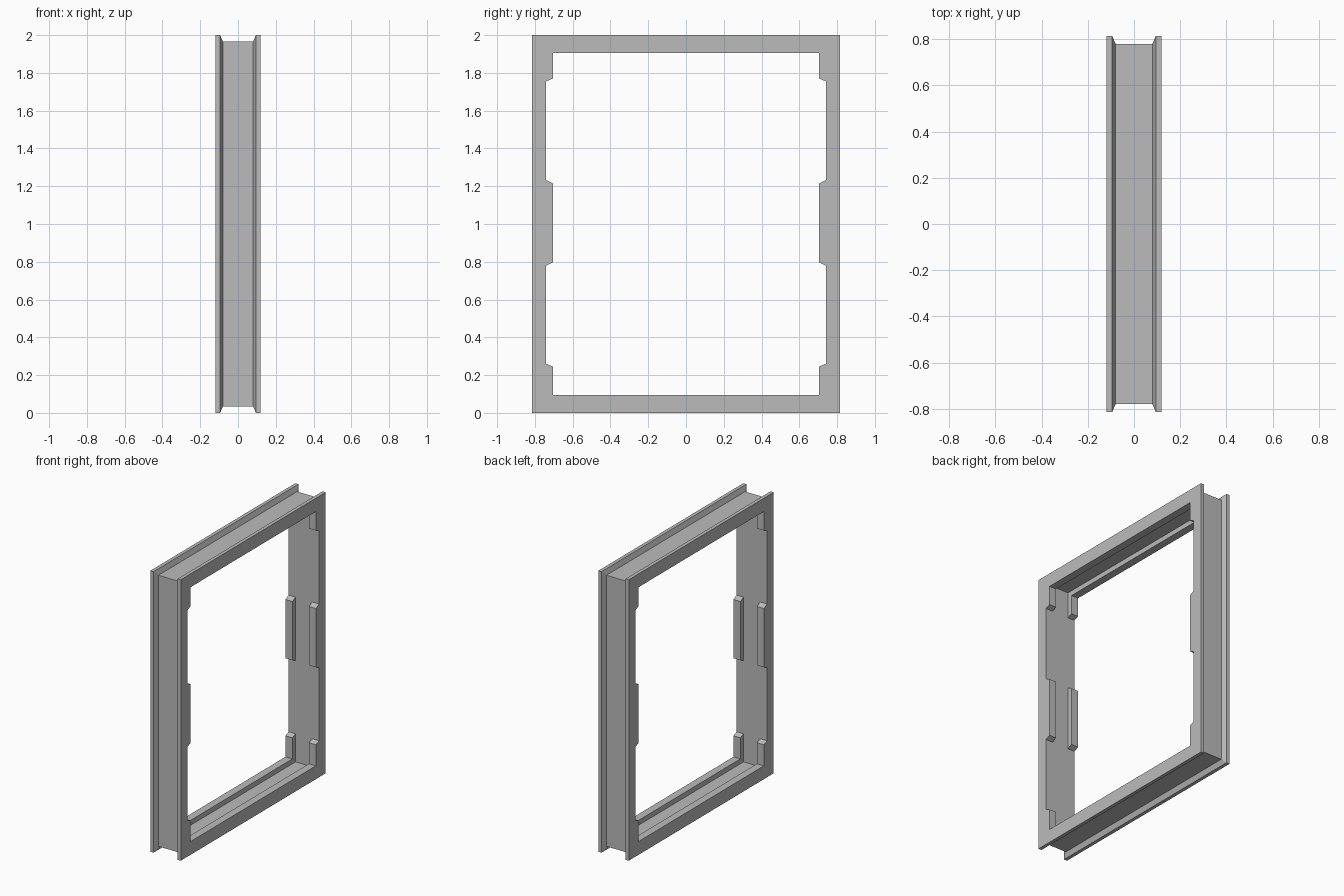
import bpy, bmesh

if "Cube" in bpy.data.objects:
    bpy.data.objects.remove(bpy.data.objects["Cube"])

HALF_Y, HALF_Z, HALF_X = 0.815, 1.0, 0.12
JAMB, RAIL, FLOOR = 0.075, 0.095, 0.06   # inner insets: sides, rail lips, rail groove
LIP_X = 0.065                            # inner face of the lips and tabs
TAB_Y = 0.705                            # tip of the tabs

grey = bpy.data.materials.new("plain grey")
grey.use_nodes = True
grey.diffuse_color = (0.5, 0.5, 0.5, 1)
grey.node_tree.nodes["Principled BSDF"].inputs["Base Color"].default_value = grey.diffuse_color


def finish(bm, name):
    bmesh.ops.recalc_face_normals(bm, faces=bm.faces)
    mesh = bpy.data.meshes.new(name)
    bm.to_mesh(mesh)
    bm.free()
    mesh.materials.append(grey)
    obj = bpy.data.objects.new(name, mesh)
    bpy.context.collection.objects.link(obj)
    return obj


# Frame: a closed profile (x, side inset, rail inset) swept round the rectangle
half = [(0.08, 0.035, 0.035), (0.095, 0, 0), (HALF_X, 0, 0), (HALF_X, JAMB, RAIL),
        (LIP_X, JAMB, RAIL), (LIP_X, JAMB, FLOOR)]
profile = half + [(-x, a, b) for x, a, b in reversed(half)]
bm = bmesh.new()
rings = []
for sy, sz in ((-1, -1), (1, -1), (1, 1), (-1, 1)):
    rings.append([bm.verts.new((x, sy * (HALF_Y - a), HALF_Z + sz * (HALF_Z - b)))
                  for x, a, b in profile])
n = len(profile)
for i in range(4):
    r, s = rings[i], rings[(i + 1) % 4]
    for j in range(n):
        k = (j + 1) % n
        bm.faces.new((r[j], r[k], s[k], s[j]))
bmesh.ops.recalc_face_normals(bm, faces=bm.faces)
flat = [f for f in bm.faces if f.calc_area() < 1e-6]
bmesh.ops.delete(bm, geom=flat, context='FACES_ONLY')
finish(bm, "channel_frame")


# Guide tabs: bevelled prisms on both jambs, along both edges
def tab(name, side, edge, low, high, low_bevel, high_bevel):
    wall = HALF_Y - JAMB
    outline = [(wall, low - low_bevel), (TAB_Y, low), (TAB_Y, high), (wall, high + high_bevel)]
    bm = bmesh.new()
    ends = [[bm.verts.new((edge * x, side * y, z)) for y, z in outline] for x in (LIP_X, HALF_X)]
    for e in ends:
        bm.faces.new(e)
    for j in range(3):
        bm.faces.new((ends[0][j], ends[0][j + 1], ends[1][j + 1], ends[1][j]))
    finish(bm, name)


for side, side_name in ((1, "back"), (-1, "front")):
    for edge, edge_name in ((1, "left"), (-1, "right")):
        label = f"{side_name}_{edge_name}"
        tab(f"bottom_tab_{label}", side, edge, RAIL, 0.245, 0, 0.015)
        tab(f"middle_tab_{label}", side, edge, 0.797, 1.215, 0.017, 0.018)
        tab(f"top_tab_{label}", side, edge, 1.77, 2 - RAIL, 0.015, 0)
